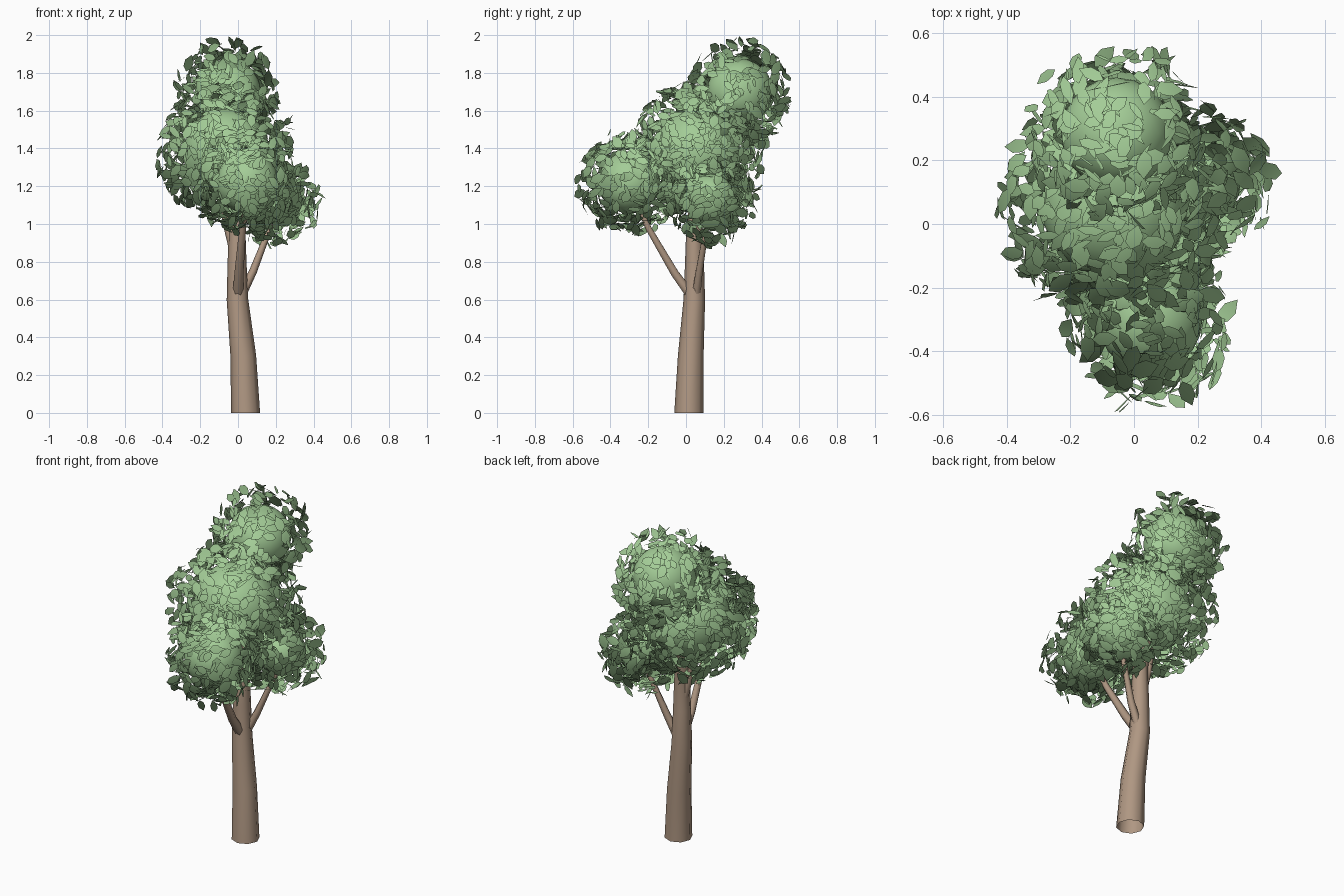
import bpy, bmesh, math, random
from mathutils import Vector, Matrix

if "Cube" in bpy.data.objects:
    bpy.data.objects.remove(bpy.data.objects["Cube"])

random.seed(7)

def material(name, rgb):
    m = bpy.data.materials.new(name)
    m.diffuse_color = (*rgb, 1)
    m.use_nodes = True
    m.node_tree.nodes["Principled BSDF"].inputs["Base Color"].default_value = m.diffuse_color
    return m

bark = material("bark", (0.43, 0.31, 0.225))
green = material("foliage", (0.37, 0.61, 0.31))

def finish(bm, name, mat):
    me = bpy.data.meshes.new(name)
    bm.to_mesh(me)
    bm.free()
    for p in me.polygons:
        p.use_smooth = True
    me.materials.append(mat)
    ob = bpy.data.objects.new(name, me)
    bpy.context.collection.objects.link(ob)
    return ob

def limb(name, path, sides):
    """Open tapered tube through (x, y, z, radius) points."""
    bm = bmesh.new()
    pts = [Vector(p[:3]) for p in path]
    rings = []
    for i, p in enumerate(path):
        d = pts[min(i + 1, len(pts) - 1)] - pts[max(i - 1, 0)]
        if p[2] == 0:
            d = Vector((0, 0, 1))
        q = Vector((0, 0, 1)).rotation_difference(d.normalized())
        rings.append([bm.verts.new(pts[i] + q @ Vector((
            p[3] * math.cos(math.tau * k / sides),
            p[3] * math.sin(math.tau * k / sides), 0))) for k in range(sides)])
    for a, b in zip(rings, rings[1:]):
        for k in range(sides):
            n = (k + 1) % sides
            bm.faces.new((a[k], a[n], b[n], b[k]))
    return finish(bm, name, bark)

# Trunk and branches
limb("trunk", [(0.04, 0.015, 0, 0.077), (0.028, 0.025, 0.3, 0.068), (-0.003, 0.044, 0.6, 0.057),
               (-0.005, 0.045, 0.8, 0.050), (-0.005, 0.045, 1.0, 0.043), (-0.03, 0.08, 1.25, 0.034),
               (-0.05, 0.2, 1.5, 0.025), (-0.06, 0.28, 1.68, 0.012)], 8)
limb("front_branch", [(0.0, 0.02, 0.63, 0.028), (0.005, -0.06, 0.74, 0.024),
                      (0.025, -0.2, 0.98, 0.018), (0.06, -0.3, 1.2, 0.01)], 6)
limb("right_branch", [(0.02, 0.055, 0.63, 0.026), (0.08, 0.07, 0.75, 0.021),
                      (0.15, 0.1, 0.93, 0.016), (0.22, 0.13, 1.1, 0.01)], 6)
limb("left_branch", [(-0.02, 0.05, 0.85, 0.024), (-0.06, 0.05, 1.0, 0.02),
                     (-0.11, 0.06, 1.3, 0.01)], 6)

# Foliage clumps: name, centre, core radius, leaf shell radius, leaf count
clumps = [
    ("top", (-0.055, 0.285, 1.70), 0.175, 0.285, 330),
    ("main", (-0.06, 0.06, 1.38), 0.23, 0.375, 720),
    ("front", (0.05, -0.30, 1.22), 0.165, 0.285, 400),
    ("right", (0.20, 0.13, 1.13), 0.135, 0.245, 300),
]
crown = Vector((0, 0.03, 1.38))

def core(name, centre, r):
    bm = bmesh.new()
    bmesh.ops.create_icosphere(bm, subdivisions=3, radius=r, matrix=Matrix.Translation(centre))
    finish(bm, name, green)

# Leaf outline: pointed, slightly folded along the midrib
HALF = [(0.0, 0.0), (0.25, 0.25), (0.27, 0.62), (0.0, 1.0)]

def add_leaf(bm, pos, normal, size):
    t = normal.orthogonal().normalized()
    t = Matrix.Rotation(random.uniform(0, math.tau), 3, normal) @ t
    s = normal.cross(t)
    outline = HALF + [(-x, y) for x, y in HALF[2:0:-1]]
    v = [bm.verts.new(pos + size * (s * x + t * (y - 0.5) + normal * abs(x) * 0.1))
         for x, y in outline]
    bm.faces.new((v[0], v[1], v[2], v[3]))
    bm.faces.new((v[0], v[3], v[4], v[5]))

def rand_dir():
    while True:
        d = Vector([random.uniform(-1, 1) for _ in range(3)])
        if 0.05 < d.length < 1:
            return d.normalized()

def leaves(name, centre, r, shell, count):
    bm = bmesh.new()
    c = Vector(centre)
    made = 0
    while made < count:
        d = rand_dir()
        pos = c + d * (r + (shell - r) * random.random() ** 0.85)
        # leave out leaves buried in neighbouring cores
        if any((pos - Vector(o[1])).length < o[2] * 0.95 for o in clumps):
            made += 0.3
            continue
        normal = (d + rand_dir() * 0.9).normalized()
        add_leaf(bm, pos, normal, random.uniform(0.065, 0.1))
        made += 1
    me = finish(bm, name, green).data
    # shade the leaves as rounded clumps within one crown
    mid = c.lerp(crown, 0.3)
    me.normals_split_custom_set_from_vertices([(v.co - mid).normalized() for v in me.vertices])

for n, c, r, shell, count in clumps:
    core(n + "_foliage_core", c, r)
    leaves(n + "_leaves", c, r, shell, count)
